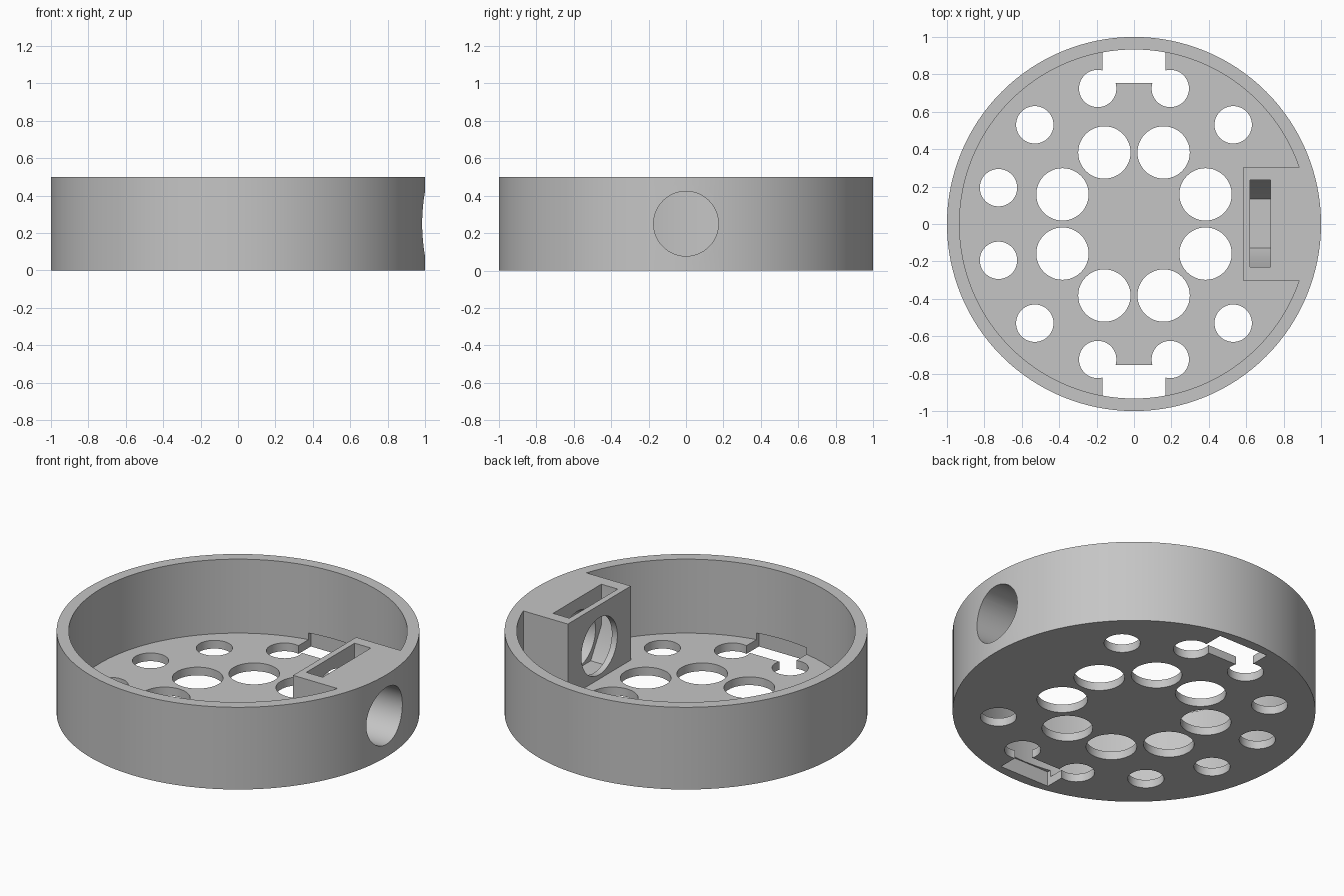
import bpy, math
from mathutils import Matrix

cube = bpy.data.objects.get("Cube")
if cube:
    bpy.data.objects.remove(cube, do_unlink=True)

HEIGHT, FLOOR, INNER = 0.5, 0.05, 0.933


def prism(name, outline, length, matrix=Matrix()):
    """Extrude a counter-clockwise xy outline up by length, then place it."""
    n = len(outline)
    verts = [(x, y, z) for z in (0, length) for x, y in outline]
    faces = [list(range(n))[::-1], list(range(n, 2 * n))]
    faces += [(i, (i + 1) % n, n + (i + 1) % n, n + i) for i in range(n)]
    mesh = bpy.data.meshes.new(name)
    mesh.from_pydata(verts, [], faces)
    mesh.transform(matrix)
    obj = bpy.data.objects.new(name, mesh)
    bpy.context.collection.objects.link(obj)
    return obj


def circle(radius, sides):
    return [(radius * math.cos(math.tau * i / sides),
             radius * math.sin(math.tau * i / sides)) for i in range(sides)]


def box(name, x0, x1, y0, y1, z0, z1):
    return prism(name, [(x0, y0), (x1, y0), (x1, y1), (x0, y1)], z1 - z0,
                 Matrix.Translation((0, 0, z0)))


def cut(target, cutter):
    """Subtract the cutter from the target, then discard the cutter."""
    cutter.hide_render = True
    mod = target.modifiers.new("cut", 'BOOLEAN')
    mod.operation, mod.solver, mod.object = 'DIFFERENCE', 'EXACT', cutter
    bpy.context.view_layer.objects.active = target
    bpy.ops.object.modifier_apply(modifier=mod.name)
    bpy.data.objects.remove(cutter, do_unlink=True)


# Round tray; the cavity leaves a block standing against the +x wall
tray = prism("round_tray", circle(1, 128), HEIGHT)
cavity = prism("cavity", circle(INNER, 128), HEIGHT, Matrix.Translation((0, 0, FLOOR)))
cut(cavity, box("block_space", 0.583, 1.2, -0.303, 0.303, -0.1, 0.8))
cut(tray, cavity)

# Two rings of floor holes: radius, ring radius, angles
large = [(0.14, 0.414, 22.5 + 45 * i) for i in range(8)]
small = [(0.1, 0.75, 15 + 30 * i) for i in range(1, 11)]
for radius, ring, angle in large + small:
    a = math.radians(angle)
    place = Matrix.Translation((ring * math.cos(a), ring * math.sin(a), -0.1))
    cut(tray, prism("floor_hole", circle(radius, 48), 0.2, place))

# Latch notches at front and back, biting slightly into the wall
for y0, y1 in ((0.755, 0.94), (-0.94, -0.755)):
    cut(tray, box("latch_notch", -0.168, 0.168, y0, y1, -0.1, 0.09))

# Cable bore through wall and block
along_x = Matrix.Translation((0.4, 0, 0.25)) @ Matrix.Rotation(math.pi / 2, 4, 'Y')
cut(tray, prism("bore", circle(0.173, 64), 0.8, along_x))

# Nut slot dropping into the block, with a half-hexagon bottom
profile = [(-0.13, 0.073), (0.13, 0.073), (0.232, 0.25),
           (0.232, 0.7), (-0.232, 0.7), (-0.232, 0.25)]
yz_to_x = Matrix(((0, 0, 1, 0.62), (1, 0, 0, 0.003), (0, 1, 0, 0), (0, 0, 0, 1)))
cut(tray, prism("nut_slot", profile, 0.11, yz_to_x))

# Single grey material
grey = bpy.data.materials.new("plain_grey")
grey.use_nodes = True
grey.diffuse_color = (0.56, 0.56, 0.56, 1)
grey.node_tree.nodes["Principled BSDF"].inputs["Base Color"].default_value = grey.diffuse_color
tray.data.materials.clear()
tray.data.materials.append(grey)

# Smooth curved walls, crisp edges
bpy.ops.object.select_all(action='DESELECT')
tray.select_set(True)
bpy.context.view_layer.objects.active = tray
bpy.ops.object.shade_smooth_by_angle(angle=math.radians(30))
